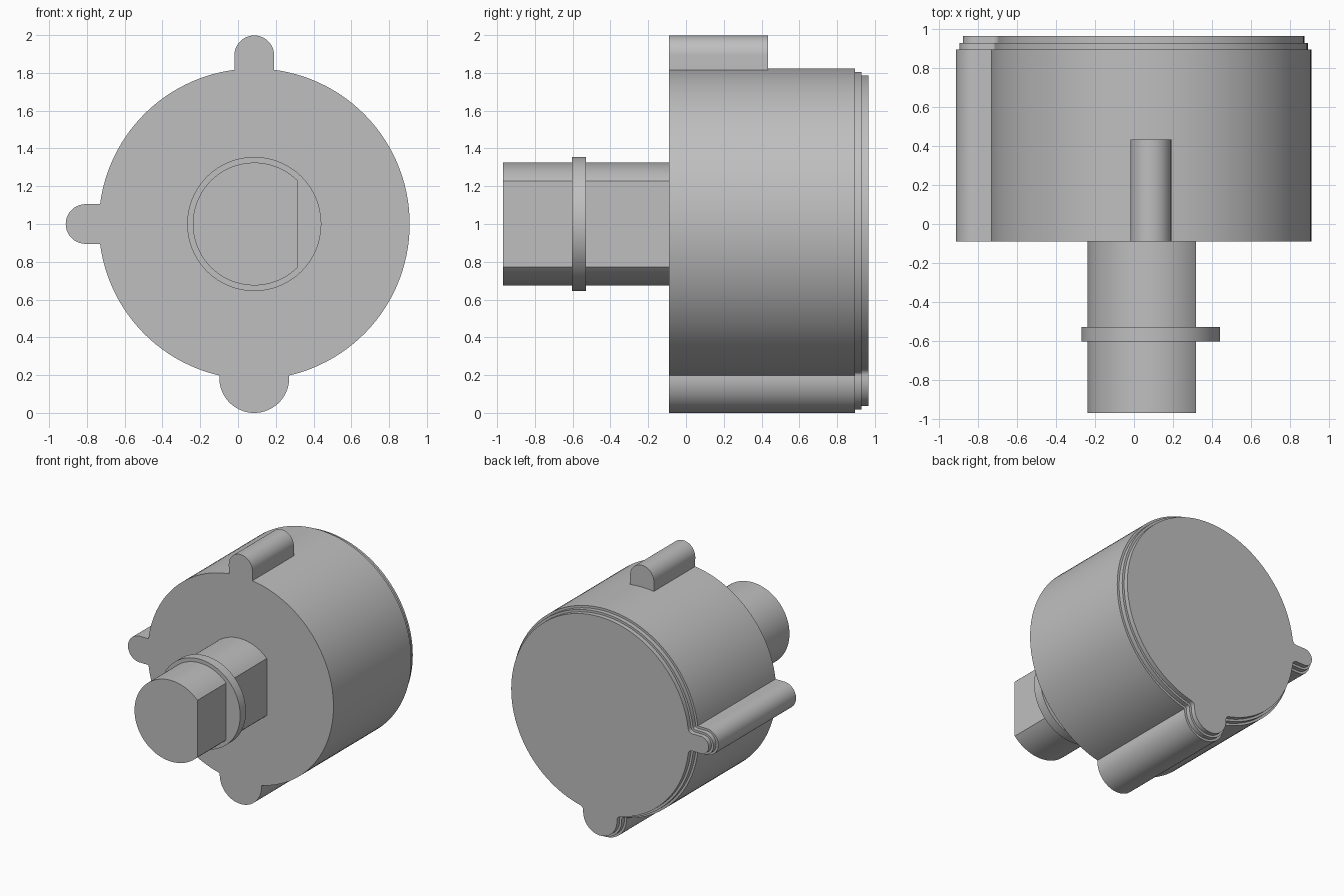
import bpy, bmesh
from math import sin, cos, asin, acos, pi, radians, ceil
from mathutils import Vector

default = bpy.data.objects.get("Cube")
if default:
    bpy.data.objects.remove(default, do_unlink=True)

# Shared axis and sizes
AXIS_X, AXIS_Z = 0.086, 1.0
BODY_R = 0.823
FRONT = -0.09
SMALL_LUG = (0.105, 0.893)   # half width, distance of the round end from the axis
LARGE_LUG = (0.185, 0.815)

grey = bpy.data.materials.new("plain_grey")
grey.use_nodes = True
colour = (0.52, 0.52, 0.52, 1)
grey.diffuse_color = colour
grey.node_tree.nodes["Principled BSDF"].inputs["Base Color"].default_value = colour


def arc(radius, start, end, centre=(0, 0), steps=None):
    steps = steps or max(2, ceil(abs(end - start) / radians(3)))
    angles = [start + (end - start) * i / steps for i in range(steps + 1)]
    return [Vector((centre[0] + radius * cos(t), centre[1] + radius * sin(t))) for t in angles]


def turned(points, angle):
    return [Vector((p.x * cos(angle) - p.y * sin(angle),
                    p.x * sin(angle) + p.y * cos(angle))) for p in points]


def loft(name, sections):
    """Join matching outlines, each given as (y, points), and cap both ends."""
    bm = bmesh.new()
    rings = [[bm.verts.new((AXIS_X + p.x, y, AXIS_Z + p.y)) for p in pts]
             for y, pts in sections]
    for near, far in zip(rings, rings[1:]):
        for i in range(len(near)):
            j = (i + 1) % len(near)
            bm.faces.new((near[i], near[j], far[j], far[i]))
    bm.faces.new(rings[0])
    bm.faces.new(rings[-1])
    bmesh.ops.remove_doubles(bm, verts=bm.verts, dist=1e-5)
    bmesh.ops.recalc_face_normals(bm, faces=bm.faces)
    mesh = bpy.data.meshes.new(name)
    bm.to_mesh(mesh)
    bm.free()
    mesh.materials.append(grey)
    mesh.shade_smooth()
    mesh.set_sharp_from_angle(angle=radians(30))
    obj = bpy.data.objects.new(name, mesh)
    bpy.context.collection.objects.link(obj)
    return obj


def lug_outline(lug, inset):
    """Round-ended lug pointing along +x, with its inner corners rounded by the inset."""
    w, a = lug
    phi = asin(w / BODY_R)
    root = BODY_R * cos(phi)
    return (arc(inset, pi - phi, pi / 2, (root, -w), 5)
            + arc(w - inset, -pi / 2, pi / 2, (a, 0), 40)
            + arc(inset, 1.5 * pi, pi + phi, (root, w), 5))


def body_outline(inset):
    """Round body with a side lug and a large bottom lug."""
    side, bottom = (asin(lug[0] / BODY_R) for lug in (SMALL_LUG, LARGE_LUG))
    r = BODY_R - inset
    return (turned(lug_outline(SMALL_LUG, inset), pi)
            + arc(r, pi + side, 1.5 * pi - bottom)
            + turned(lug_outline(LARGE_LUG, inset), 1.5 * pi)
            + arc(r, 1.5 * pi + bottom, 3 * pi - side))


# Body with a two-step rim at the back
steps = [(FRONT, 0), (0.894, 0), (0.894, 0.018), (0.929, 0.018), (0.929, 0.036), (0.965, 0.036)]
loft("body", [(y, body_outline(inset)) for y, inset in steps])

# Short top lug, seated on the body
width, reach = SMALL_LUG
half = asin(width / BODY_R)
top = arc(width, -pi / 2, pi / 2, (reach, 0), 40) + arc(BODY_R - 0.002, half, -half)
top = turned(top, pi / 2)
loft("top_lug", [(FRONT, top), (0.434, top)])

# Shaft with one flat side
SHAFT_R = 0.325
flat = acos(0.232 / SHAFT_R)
shaft = arc(SHAFT_R, flat, 2 * pi - flat)
loft("shaft", [(-0.968, shaft), (FRONT + 0.03, shaft)])

# Round collar on the shaft
collar = arc(0.355, 0, 2 * pi)[:-1]
loft("shaft_collar", [(-0.603, collar), (-0.529, collar)])
